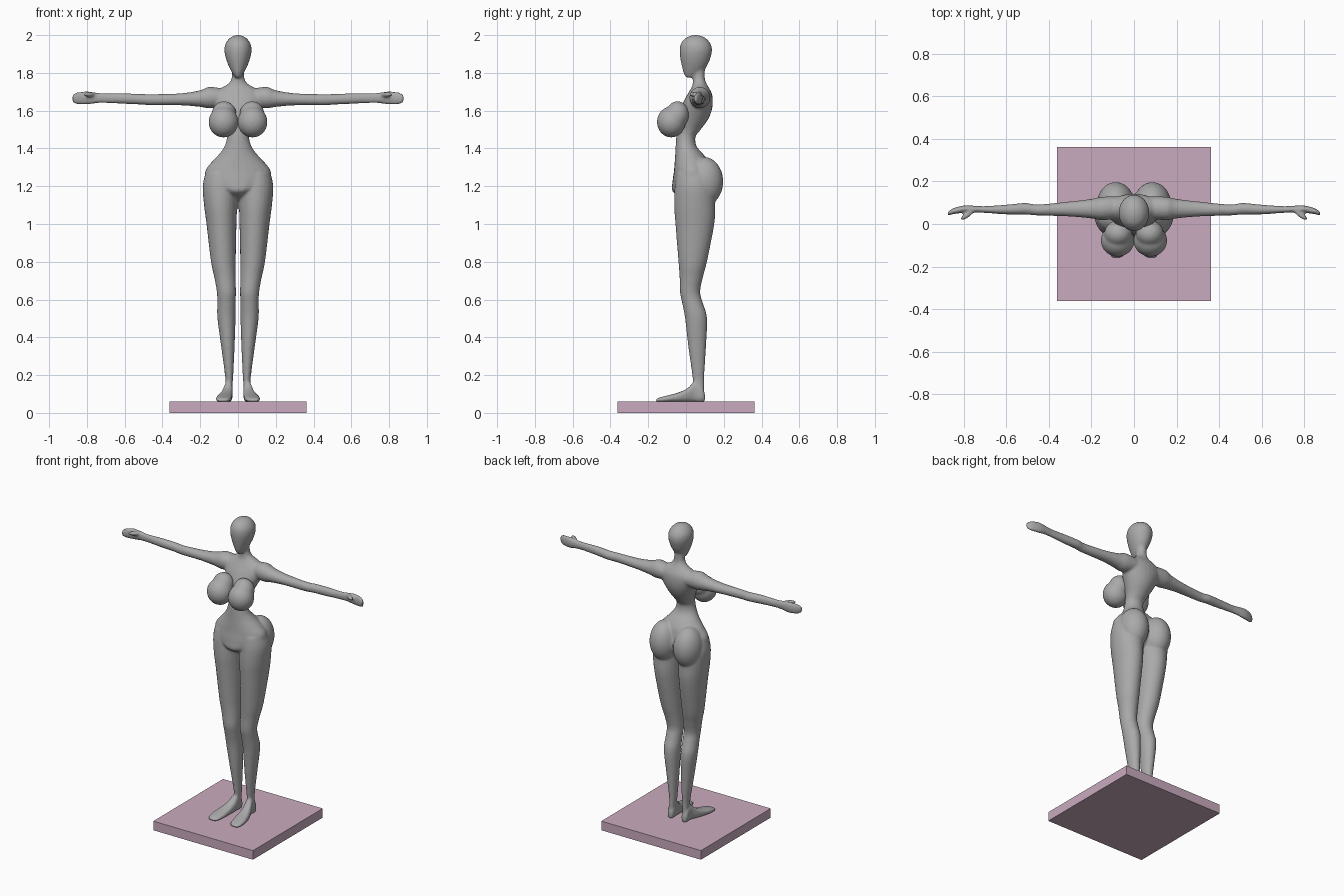
import bpy, bmesh, math
from mathutils import Matrix, Vector


def material(name, rgb):
    m = bpy.data.materials.new(name)
    m.diffuse_color = (*rgb, 1)
    return m


GREY = material("grey clay", (0.40, 0.40, 0.40))
PINK = material("dusty pink", (0.59, 0.41, 0.52))


def spline(rows, steps=4):
    """Catmull-Rom interpolation of the section table."""
    out = []
    for i in range(len(rows) - 1):
        p = [rows[max(0, min(len(rows) - 1, i + k))] for k in (-1, 0, 1, 2)]
        for s in range(steps):
            t = s / steps
            out.append([0.5 * (2 * b + (c - a) * t + (2*a - 5*b + 4*c - d) * t**2
                               + (3*b - a - 3*c + d) * t**3) for a, b, c, d in zip(*p)])
    return out + [rows[-1]]


def loft(bm, rows, axis, side=1, power=1.0, n=24):
    """Rows are (position on axis, a min, a max, b min, b max)."""
    others = [k for k in range(3) if k != axis]
    rings = []
    for t, a0, a1, b0, b1 in spline(rows):
        ring = []
        for j in range(n):
            c, s = math.cos(2 * math.pi * j / n), math.sin(2 * math.pi * j / n)
            v = Vector()
            v[axis] = t
            v[others[0]] = (a0 + a1) / 2 + (a1 - a0) / 2 * math.copysign(abs(c) ** power, c)
            v[others[1]] = (b0 + b1) / 2 + (b1 - b0) / 2 * math.copysign(abs(s) ** power, s)
            v.x *= side
            ring.append(bm.verts.new(v))
        rings.append(ring)
    faces = [bm.faces.new(rings[0]), bm.faces.new(rings[-1])]
    for r, q in zip(rings, rings[1:]):
        for j in range(n):
            faces.append(bm.faces.new((r[j], r[(j + 1) % n], q[(j + 1) % n], q[j])))
    bmesh.ops.recalc_face_normals(bm, faces=faces)


def blob(bm, centre, radii, axis='X', degrees=0):
    m = (Matrix.Translation(centre) @ Matrix.Rotation(math.radians(degrees), 4, axis)
         @ Matrix.Diagonal((*radii, 1)))
    bmesh.ops.create_uvsphere(bm, u_segments=32, v_segments=20, radius=1, matrix=m)


def finish(bm, name, mat, smooth=True):
    me = bpy.data.meshes.new(name)
    bm.to_mesh(me)
    bm.free()
    me.materials.append(mat)
    if smooth:
        me.polygons.foreach_set("use_smooth", [True] * len(me.polygons))
    ob = bpy.data.objects.new(name, me)
    bpy.context.collection.objects.link(ob)
    return ob


def fuse(ob, voxel, rounds):
    r = ob.modifiers.new("fuse", 'REMESH')
    r.mode, r.voxel_size, r.use_smooth_shade = 'VOXEL', voxel, True
    s = ob.modifiers.new("soften", 'SMOOTH')
    s.factor, s.iterations = 0.5, rounds


# Torso and neck: z, half width, front, back
torso = [(1.13, .03, .0, .09), (1.17, .09, -.07, .12), (1.22, .165, -.072, .14),
         (1.28, .174, -.064, .13), (1.33, .137, -.06, .118), (1.37, .10, -.057, .092),
         (1.41, .072, -.055, .057), (1.46, .058, -.052, .05), (1.50, .063, -.047, .078),
         (1.55, .085, -.042, .115), (1.60, .11, -.032, .136), (1.65, .132, -.012, .142),
         (1.69, .13, .01, .137), (1.72, .09, .028, .122), (1.74, .055, .035, .11),
         (1.77, .034, .036, .10), (1.83, .031, .035, .10)]
head = [(1.775, .014, .0, .05), (1.80, .031, -.013, .085), (1.84, .051, -.023, .113),
        (1.88, .065, -.031, .13), (1.92, .072, -.034, .138), (1.955, .066, -.027, .130),
        (1.985, .043, -.002, .103), (2.0, .012, .035, .068)]
# Leg: z, inner, outer, front, back
leg = [(.08, .032, .066, .04, .096), (.15, .029, .066, .036, .097), (.20, .025, .069, .033, .097),
       (.35, .018, .089, .012, .106), (.50, .013, .109, -.005, .112), (.58, .012, .110, -.02, .09),
       (.64, .011, .112, -.032, .075), (.72, .012, .126, -.034, .09), (.80, .012, .143, -.04, .111),
       (1.0, .008, .167, -.056, .15), (1.1, .004, .180, -.063, .155), (1.2, 0, .187, -.06, .15),
       (1.27, .01, .172, -.05, .13)]
# Foot: y, inner, outer, sole, top
foot = [(-.16, .065, .10, .061, .071), (-.145, .046, .113, .058, .08), (-.10, .034, .118, .058, .092),
        (-.04, .030, .106, .058, .108), (.01, .028, .088, .058, .132), (.045, .028, .074, .058, .165),
        (.085, .029, .072, .058, .14), (.10, .038, .063, .062, .10)]
# Arm and hand: x, front, back, bottom, top
arm = [(.07, .025, .13, 1.62, 1.715), (.15, .018, .128, 1.612, 1.726), (.20, .026, .118, 1.62, 1.708),
       (.30, .035, .106, 1.628, 1.692), (.45, .04, .092, 1.629, 1.687), (.51, .044, .099, 1.632, 1.688),
       (.60, .045, .091, 1.636, 1.692), (.70, .052, .084, 1.64, 1.692), (.75, .053, .086, 1.639, 1.696),
       (.80, .053, .087, 1.632, 1.702), (.85, .046, .074, 1.633, 1.698), (.876, .04, .056, 1.645, 1.685)]

bm = bmesh.new()
loft(bm, [(z, -w, w, f, b) for z, w, f, b in torso], 2)
loft(bm, [(z, -w, w, f, b) for z, w, f, b in head], 2)
for s in (-1, 1):
    loft(bm, leg, 2, s)
    loft(bm, foot, 1, s, power=0.75)
    loft(bm, arm, 0, s)
    blob(bm, (s * .086, .095, 1.225), (.088, .102, .13))             # buttock
    blob(bm, (s * .785, .042, 1.686), (.038, .013, .014), 'Z', -s * 35)  # thumb
fuse(finish(bm, "mannequin_body", GREY), .007, 5)

# Chest volumes, leaning forward and meeting at the middle
for s, side in ((-1, "right"), (1, "left")):
    bm = bmesh.new()
    blob(bm, (s * .077, -.078, 1.54), (.079, .076, .082))
    blob(bm, (s * .074, -.045, 1.58), (.066, .062, .07))
    fuse(finish(bm, "chest_" + side, GREY), .007, 8)

# Square stand
bm = bmesh.new()
bmesh.ops.create_cube(bm, size=1, matrix=Matrix.Translation((0, 0, .03))
                      @ Matrix.Diagonal((.726, .726, .06, 1)))
finish(bm, "square_stand", PINK, smooth=False)
